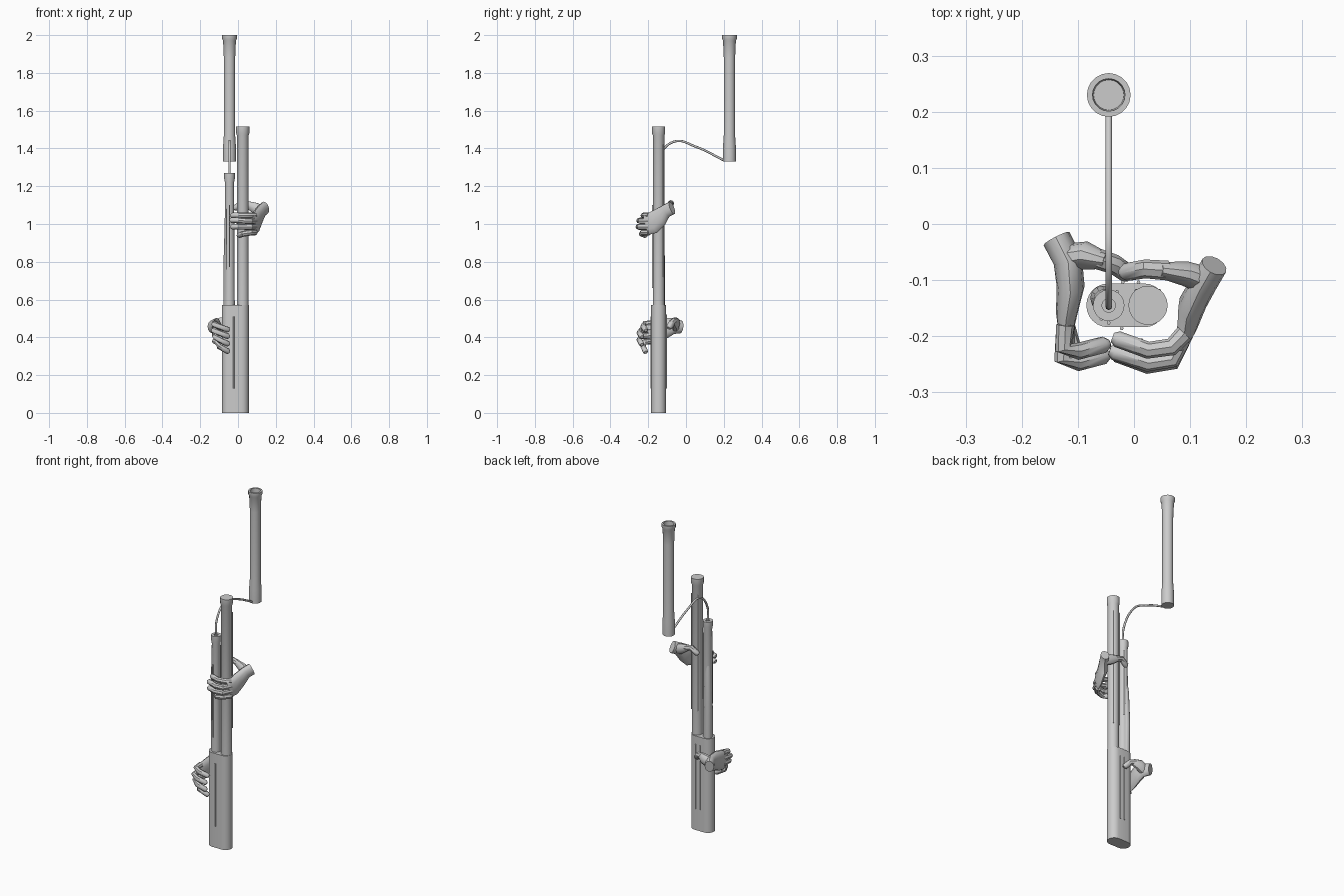
import bpy
import bmesh
from math import cos, sin, pi, radians
from mathutils import Vector

cube = bpy.data.objects.get("Cube")
if cube:
    bpy.data.objects.remove(cube, do_unlink=True)

grey = bpy.data.materials.new("plain grey")
grey.use_nodes = True
grey.diffuse_color = (0.6, 0.6, 0.6, 1)
grey.node_tree.nodes["Principled BSDF"].inputs["Base Color"].default_value = (0.6, 0.6, 0.6, 1)


def finish(name, bm, angle=40):
    bmesh.ops.recalc_face_normals(bm, faces=bm.faces)
    mesh = bpy.data.meshes.new(name)
    bm.to_mesh(mesh)
    bm.free()
    mesh.materials.append(grey)
    ob = bpy.data.objects.new(name, mesh)
    bpy.context.collection.objects.link(ob)
    bpy.ops.object.select_all(action='DESELECT')
    ob.select_set(True)
    bpy.context.view_layer.objects.active = ob
    bpy.ops.object.shade_smooth_by_angle(angle=radians(angle))
    return ob


def sweep(name, path, sizes, sides=10, up=(0, 0, 1)):
    """Loft elliptical rings (across, upward) along a path and cap the ends."""
    bm = bmesh.new()
    pts = [Vector(p) for p in path]
    rings = []
    for i, p in enumerate(pts):
        along = (pts[min(i + 1, len(pts) - 1)] - pts[max(i - 1, 0)]).normalized()
        side = along.cross(Vector(up)).normalized()
        high = side.cross(along)
        a, b = sizes[i] if isinstance(sizes[i], tuple) else (sizes[i], sizes[i])
        rings.append([bm.verts.new(p + side * a * cos(2 * pi * k / sides)
                                   + high * b * sin(2 * pi * k / sides)) for k in range(sides)])
    for r, s in zip(rings, rings[1:]):
        for k in range(sides):
            n = (k + 1) % sides
            bm.faces.new((r[k], r[n], s[n], s[k]))
    bm.faces.new(rings[0])
    bm.faces.new(rings[-1])
    return finish(name, bm)


def turned(name, x, y, profile, sides=20):
    """Turn a (radius, height) profile about a vertical axis."""
    bm = bmesh.new()
    rings = [[bm.verts.new((x + r * cos(2 * pi * k / sides), y + r * sin(2 * pi * k / sides), z))
              for k in range(sides)] for r, z in profile]
    for r, s in zip(rings, rings[1:]):
        for k in range(sides):
            n = (k + 1) % sides
            bm.faces.new((r[k], r[n], s[n], s[k]))
    bm.faces.new(rings[0])
    bm.faces.new(rings[-1])
    return finish(name, bm)


# Boot joint: stadium section holding both tubes
bm = bmesh.new()
outline = []
for cx, start in ((0.018, -pi / 2), (-0.046, pi / 2)):
    for k in range(13):
        a = start + pi * k / 12
        outline.append(bm.verts.new((cx + 0.039 * cos(a), -0.145 + 0.039 * sin(a), 0)))
base = bm.faces.new(outline)
top = bmesh.ops.extrude_face_region(bm, geom=[base])["geom"]
bmesh.ops.translate(bm, vec=(0, 0, 0.57), verts=[v for v in top if isinstance(v, bmesh.types.BMVert)])
if base not in bm.faces:
    bm.faces.new(outline)
finish("boot_joint", bm)

# Long joint, wing joint and the bell section standing behind
turned("long_joint", 0.025, -0.145, [(0.031, 0.56), (0.031, 1.47), (0.035, 1.48), (0.035, 1.515)])
turned("wing_joint", -0.045, -0.145, [(0.028, 0.56), (0.024, 1.22), (0.028, 1.24),
                                      (0.028, 1.27), (0.012, 1.27), (0.012, 1.25)])
sweep("wing_swelling", [(-0.054, -0.134, 0.56), (-0.056, -0.132, 0.75),
                        (-0.054, -0.134, 0.95), (-0.049, -0.14, 1.06)],
      [0.023, 0.022, 0.018, 0.012], 12, (0, 1, 0))
turned("bell_section", -0.045, 0.23, [(0.034, 1.33), (0.034, 1.41), (0.030, 1.47), (0.030, 1.88),
                                      (0.034, 1.97), (0.039, 1.98), (0.039, 2.0),
                                      (0.029, 2.0), (0.027, 1.96)])

# Crook: smooth bent pipe from the wing joint to the bell section
curve = bpy.data.curves.new("crook", 'CURVE')
curve.dimensions = '3D'
curve.bevel_depth = 0.006
curve.bevel_resolution = 2
curve.resolution_u = 8
spline = curve.splines.new('BEZIER')
knots = [(-0.145, 1.25), (-0.138, 1.36), (-0.06, 1.437), (0.05, 1.41), (0.205, 1.335)]
spline.bezier_points.add(len(knots) - 1)
for bp, (y, z) in zip(spline.bezier_points, knots):
    bp.co = (-0.045, y, z)
    bp.handle_left_type = bp.handle_right_type = 'AUTO'
curve.materials.append(grey)
bpy.context.collection.objects.link(bpy.data.objects.new("crook", curve))

# Key rods lying along the joints: x, y, bottom, top
rods = [(-0.022, -0.186, 0.13, 0.51), (-0.02, -0.104, 0.13, 0.52), (0.008, -0.104, 0.13, 0.52),
        (0.045, -0.119, 0.72, 1.42), (0.004, -0.119, 0.72, 1.42),
        (-0.030, -0.121, 0.80, 1.2), (-0.058, -0.169, 0.76, 1.08), (-0.045, -0.176, 0.66, 1.1)]
for i, (x, y, low, high) in enumerate(rods):
    turned(f"key_rod_{i + 1}", x, y, [(0.0035, low), (0.0035, high)], 6)


def finger(name, points, r=0.015):
    """Tapered finger with a rounded tip."""
    pts = [Vector(p) for p in points]
    tip = (pts[-1] - pts[-2]).normalized()
    pts.append(pts[-1] + tip * r * 0.6)
    n = len(pts)
    sweep(name, pts, [r * (1.1 - 0.2 * i / n) for i in range(n - 1)] + [r * 0.55], 8)


# Upper hand, reaching round from the model's left
sweep("upper_palm", [(0.143, -0.074, 1.085), (0.125, -0.105, 1.07), (0.105, -0.14, 1.035),
                     (0.096, -0.18, 1.005), (0.083, -0.212, 0.995)],
      [(0.024, 0.036), (0.024, 0.036), (0.025, 0.05), (0.018, 0.058), (0.012, 0.054)], 12)
for name, z0, z1, reach, y in (("index", 1.045, 1.045, -0.03, -0.205), ("middle", 1.015, 1.02, -0.035, -0.228),
                               ("ring", 0.985, 0.985, -0.03, -0.232), ("little", 0.955, 0.94, 0.005, -0.215)):
    finger("upper_" + name + "_finger", [(0.09, -0.195, z0), (0.067, y - 0.014, z0),
                                         (0.025, y - 0.02, (z0 + z1) / 2), (reach, y, z1)])
sweep("upper_thumb_base", [(0.125, -0.1, 1.07), (0.09, -0.088, 1.085), (0.045, -0.082, 1.105)],
      [(0.025, 0.03), (0.022, 0.03), (0.014, 0.018)])
finger("upper_thumb", [(0.06, -0.083, 1.1), (0.02, -0.08, 1.11), (-0.015, -0.086, 1.085)], 0.016)

# Lower hand, reaching round from the model's right
sweep("lower_palm", [(-0.138, -0.026, 0.455), (-0.118, -0.065, 0.46), (-0.113, -0.11, 0.45),
                     (-0.12, -0.16, 0.435), (-0.122, -0.2, 0.425)],
      [(0.026, 0.034), (0.026, 0.042), (0.025, 0.055), (0.019, 0.058), (0.012, 0.056)], 12)
for name, z0, z1, x, y in (("index", 0.475, 0.44, -0.126, -0.215), ("middle", 0.442, 0.405, -0.127, -0.235),
                           ("ring", 0.41, 0.365, -0.12, -0.235), ("little", 0.38, 0.325, -0.11, -0.215)):
    finger("lower_" + name + "_finger", [(-0.122, -0.18, z0), (x, y - 0.005, z0 - 0.005),
                                         (-0.1, y - 0.012, (z0 + z1) / 2), (-0.053, y, z1)])
sweep("lower_thumb_base", [(-0.12, -0.06, 0.46), (-0.085, -0.056, 0.475), (-0.05, -0.066, 0.485)],
      [(0.025, 0.035), (0.025, 0.033), (0.015, 0.02)])
finger("lower_thumb", [(-0.065, -0.062, 0.485), (-0.035, -0.072, 0.48), (-0.012, -0.088, 0.455)], 0.017)
